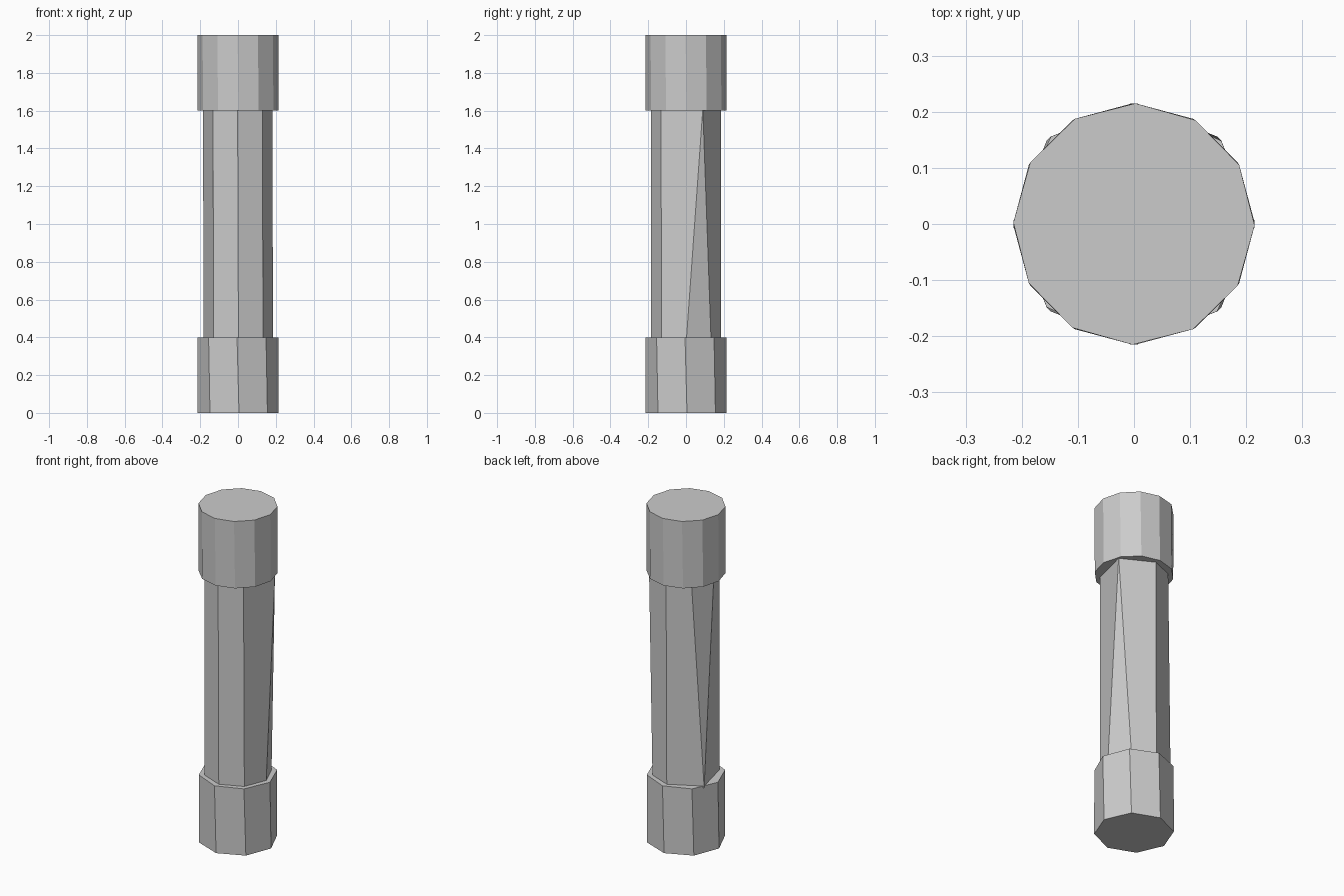
import bpy, bmesh
from math import cos, sin, radians

cube = bpy.data.objects.get("Cube")
if cube:
    bpy.data.objects.remove(cube, do_unlink=True)

# One plain grey for the whole pillar
grey = bpy.data.materials.new("light_grey")
grey.use_nodes = True
colour = (0.6, 0.6, 0.6, 1)
grey.diffuse_color = colour
grey.node_tree.nodes["Principled BSDF"].inputs["Base Color"].default_value = colour


def ring(bm, sides, radius, z, twist=0.0, merged=None):
    """Ring of vertices; merged = (first side, angle) puts two corners on one."""
    verts = []
    shared = None
    for i in range(sides):
        angle, r = 360 * i / sides + twist, radius
        if merged and i in (merged[0], merged[0] + 1):
            if shared:
                verts.append(shared)
                continue
            angle, r = merged[1], 0.203
        a = radians(angle)
        v = bm.verts.new((r * cos(a), r * sin(a), z))
        if merged and i == merged[0]:
            shared = v
        verts.append(v)
    return verts


def unique(verts):
    return list(dict.fromkeys(verts))


def prism(name, sides, radius, z0, z1, twist=0.0, low_merge=None, high_merge=None):
    bm = bmesh.new()
    low = ring(bm, sides, radius, z0, twist, low_merge)
    high = ring(bm, sides, radius, z1, -twist, high_merge)
    for i in range(sides):
        j = (i + 1) % sides
        bm.faces.new(unique([low[i], low[j], high[j], high[i]]))
    bm.faces.new(unique(reversed(low)))
    bm.faces.new(unique(high))
    bmesh.ops.recalc_face_normals(bm, faces=bm.faces)
    mesh = bpy.data.meshes.new(name)
    bm.to_mesh(mesh)
    bm.free()
    mesh.materials.append(grey)
    obj = bpy.data.objects.new(name, mesh)
    bpy.context.collection.objects.link(obj)
    return obj


# Eight-sided base, slightly twisted
prism("base", 8, 0.215, 0, 0.4, twist=1.4)
# Shaft with one pair of corners pinched at the top and one at the bottom
prism("shaft", 8, 0.185, 0.39, 1.61, twist=0.7, low_merge=(3, 154), high_merge=(0, 26))
# Twelve-sided capital
prism("capital", 12, 0.215, 1.6, 2.0, twist=0.7)
